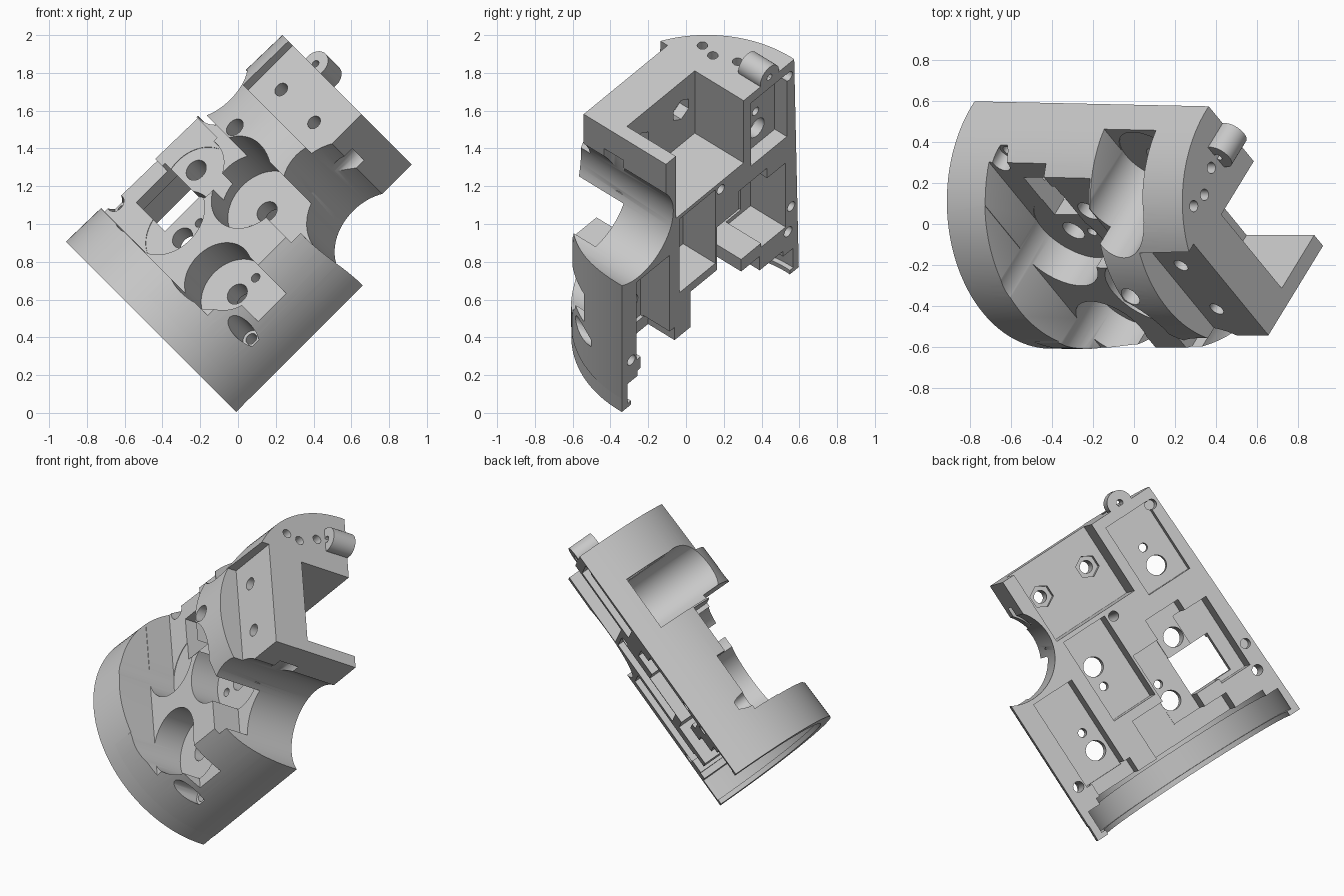
import bpy, bmesh, math
from mathutils import Matrix, Vector

cube = bpy.data.objects.get("Cube")
if cube:
    bpy.data.objects.remove(cube, do_unlink=True)

grey = bpy.data.materials.new("light grey plastic")
grey.use_nodes = True
grey.diffuse_color = (0.58, 0.58, 0.58, 1)
grey.node_tree.nodes["Principled BSDF"].inputs["Base Color"].default_value = (0.58, 0.58, 0.58, 1)

# Part frame: s across the flat back, v along the cylinder axis, n out of the curved front
s = Vector((0.535, -0.653, -0.535)).normalized()
v = Vector((1, 0, 1)).normalized()
n = s.cross(v)
FRAME = Matrix.Translation((-0.404, 0.11, 0.400)) @ Matrix((s, v, n)).transposed().to_4x4()
BACK, LENGTH = -0.025, 1.584


def make(name, bm):
    me = bpy.data.meshes.new(name)
    bm.to_mesh(me)
    bm.free()
    me.materials.append(grey)
    ob = bpy.data.objects.new(name, me)
    bpy.context.collection.objects.link(ob)
    return ob


def box(s0, s1, v0, v1, n0, n1):
    bm = bmesh.new()
    m = Matrix.Translation(((s0 + s1) / 2, (v0 + v1) / 2, (n0 + n1) / 2))
    bmesh.ops.create_cube(bm, size=1, matrix=m @ Matrix.Diagonal((s1 - s0, v1 - v0, n1 - n0, 1)))
    return make("box_tool", bm)


def rod(r, a, b, axis="n", sides=32, name="rod_tool", r_end=None):
    """Cylinder or cone from point a, of length b, along n or v."""
    bm = bmesh.new()
    rot = Matrix.Rotation(-math.pi / 2, 4, "X") if axis == "v" else Matrix()
    m = Matrix.Translation(a) @ rot @ Matrix.Translation((0, 0, b / 2))
    bmesh.ops.create_cone(bm, cap_ends=True, segments=sides, radius1=r,
                          radius2=r_end or r, depth=b, matrix=m)
    return make(name, bm)


def combine(target, tool, op="DIFFERENCE"):
    mod = target.modifiers.new("bool", "BOOLEAN")
    mod.operation, mod.solver, mod.object = op, "EXACT", tool
    bpy.ops.object.select_all(action="DESELECT")
    bpy.context.view_layer.objects.active = target
    target.select_set(True)
    bpy.ops.object.modifier_apply(modifier=mod.name)
    bpy.data.objects.remove(tool, do_unlink=True)


def cut_rod(r, ps, pv, n0, n1, sides=32):
    combine(body, rod(r, (ps, pv, n0), n1 - n0, sides=sides))


def cut_box(*limits):
    combine(body, box(*limits))


# Slightly tapered half-cylinder body with a straight side block
body = rod(0.717, (0, 0, 0), LENGTH, "v", 128, "servo_housing", 0.68)
block = rod(0.718, (0, 0.1, 0), 0.9, "v", 128)
combine(block, box(-1, 0.29, 0, 1.2, -1, 1))
combine(body, block, "UNION")
cut_box(-1, 1, -0.5, 2, -1, BACK)

# Open half-ring inside the flange: end lip, groove and inner ledge
for r, v0, v1 in ((0.645, -0.1, 0.1), (0.672, 0.03, 0.175), (0.59, 0.1, 0.215)):
    combine(body, rod(r, (0, v0, 0), v1 - v0, "v", 128))

# Flat front faces
cut_box(-1, 1, 0.255, 1.0, 0.48, 1)
cut_box(-0.32, 1, 1.25, 2, 0.55, 1)

# Rounded side notch and straight arm side
cut_rod(0.28, 0.58, 1.19, -0.5, 1, 64)
cut_box(0.36, 1, 1.19, 2, -0.5, 1)
combine(body, rod(0.07, (0.38, 1.1, 0.34), 0.32, "v"))

# Front horn pockets
for ps, pv, r, floor in ((0.12, 0.87, 0.22, 0.29), (0.39, 0.44, 0.2, 0.29),
                         (-0.15, 0.47, 0.222, 0.30), (-0.27, 0.72, 0.21, 0.36),
                         (-0.48, 1.14, 0.18, 0.12)):
    cut_rod(r, ps, pv, floor, 1, 64)
cut_box(0.34, 1, 0.42, 0.63, 0.295, 1)
cut_box(0.12, 0.56, 0.84, 1.06, 0.295, 1)
cut_box(-1, -0.15, 0.258, 0.643, 0.303, 1)
cut_box(-1, -0.30, 0.60, 0.955, 0.363, 1)
cut_box(-1, -0.48, 0.965, 1.315, 0.125, 1)

# Rear pocket open at the end, then the closed servo pockets
cut_box(-0.27, 0.28, 1.118, 2, -0.5, 0.317)
for s0, s1, v0, v1, top in ((-0.62, -0.33, 1.05, 1.52, 0.06),
                            (-0.04, 0.25, 0.54, 1.09, 0.20),
                            (-0.25, -0.055, 0.20, 0.80, 0.205),
                            (-0.46, -0.23, 0.58, 0.935, 0.195),
                            (0.33, 0.60, 0.30, 0.88, 0.18)):
    cut_box(s0, s1, v0, v1, -0.5, top)

# Cable passages behind the flange
cut_box(-0.07, 0.16, 0.19, 0.48, -0.5, 0.21)
cut_box(-0.40, 0.15, 0.18, 0.32, -0.5, 0.215)
cut_box(0.29, 0.565, 0.17, 0.31, -0.5, 0.16)

# Side window, wider at the back
cut_box(-0.53, -0.25, 0.41, 0.665, -0.5, 1)
cut_box(-0.61, -0.41, 0.38, 0.86, -0.5, 0.22)

# Shaft holes and small horn screw holes
for ps, pv, dv in ((0.15, 0.865, -0.13), (0.41, 0.445, 0.13), (-0.13, 0.45, 0.12),
                   (-0.345, 0.755, 0.0), (-0.475, 1.17, 0.13)):
    cut_rod(0.06, ps, pv, 0.02, 0.42)
    if dv:
        cut_rod(0.026, ps + 0.01, pv + dv, 0.02, 0.42, 16)

# Bolt holes with hexagonal nut seats
for ps in (-0.16, 0.165):
    cut_rod(0.038, ps, 1.375, 0.2, 0.8, 24)
    cut_rod(0.07, ps, 1.375, 0.2, 0.38, 6)

# Screw holes with counterbores
for ps in (-0.63, 0.64):
    cut_rod(0.032, ps, 0.33, -0.5, 0.6, 24)
    cut_rod(0.05, ps, 0.33, 0.22, 0.8, 24)
for ps, pv, depth in ((-0.635, 1.49, 0.08), (-0.655, 0.5, 0.08), (-0.085, 1.06, 0.8)):
    cut_rod(0.03, ps, pv, -0.5, depth, 20)
cut_rod(0.052, -0.085, 1.06, 0.5, 0.8, 24)

# Blind holes in the end face
for ps, pn in ((-0.44, 0.41), (-0.42, 0.32), (-0.47, 0.19)):
    combine(body, rod(0.028, (ps, LENGTH - 0.1, pn), 0.3, "v", 20))

# Pin boss on the end face
boss = rod(0.075, (-0.48, 1.6, BACK), 0.155, name="pin_boss")
combine(boss, rod(0.02, (-0.48, 1.6, -0.1), 0.5, sides=16))

for ob in (body, boss):
    ob.data.transform(FRAME)
    bpy.ops.object.select_all(action="DESELECT")
    bpy.context.view_layer.objects.active = ob
    ob.select_set(True)
    bpy.ops.object.shade_smooth_by_angle(angle=math.radians(30))
